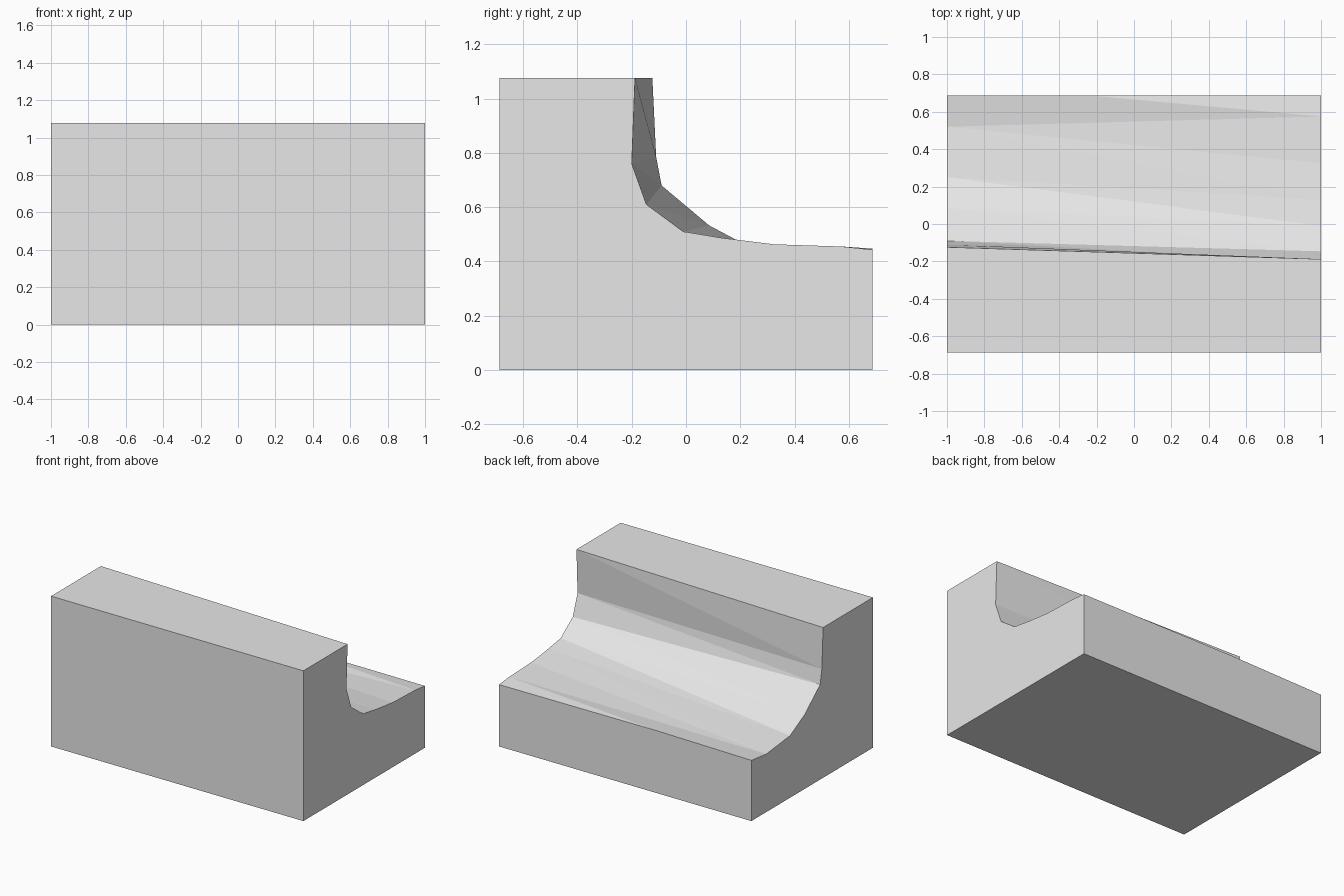
import bpy
import bmesh

cube = bpy.data.objects.get("Cube")
if cube:
    bpy.data.objects.remove(cube, do_unlink=True)

# Plain grey stone
grey = bpy.data.materials.new("light_grey")
grey.use_nodes = True
colour = (0.8, 0.8, 0.8, 1)
grey.diffuse_color = colour
grey.node_tree.nodes["Principled BSDF"].inputs["Base Color"].default_value = colour

HALF_Y, HEIGHT = 0.688, 1.077

# Hollowed profile (y, z) at each end, from the top edge to the back edge
left_cut = [(-0.188, HEIGHT), (-0.2, 0.76), (-0.146, 0.61), (-0.01, 0.51),
            (0.13, 0.487), (0.325, 0.463), (0.575, 0.455), (HALF_Y, 0.443)]
right_cut = [(-0.124, HEIGHT), (-0.11, 0.785), (-0.09, 0.68), (0.085, 0.533),
             (0.25, 0.445), (0.52, 0.416), (HALF_Y, 0.435)]

bm = bmesh.new()


def end_loop(x, cut):
    """Cut profile followed by the back and front base and the front top."""
    box = [(HALF_Y, 0), (-HALF_Y, 0), (-HALF_Y, HEIGHT)]
    return [bm.verts.new((x, y, z)) for y, z in cut + box]


left = end_loop(1, left_cut)
right = end_loop(-1, right_cut)
back_kink = bm.verts.new((-0.25, HALF_Y, 0.447))

# End walls
bm.faces.new(left)
bm.faces.new(right)

# Hollow: facets zigzag between the two ends, "l" and "r" naming the end that steps on
i = j = 0
for step in "rlrlrlrlrlrl":
    if step == "l":
        bm.faces.new((left[i], left[i + 1], right[j]))
        i += 1
    elif j < 5:
        bm.faces.new((left[i], right[j], right[j + 1]))
        j += 1
while i < 6:
    bm.faces.new((left[i], left[i + 1], right[j]))
    i += 1
bm.faces.new((left[6], right[5], right[6], back_kink))
bm.faces.new((left[6], back_kink, left[7]))

# Back, base, front and top
bm.faces.new((left[7], back_kink, right[6], right[7], left[8]))
for k in (8, 9):
    bm.faces.new((left[k], right[k - 1], right[k], left[k + 1]))
bm.faces.new((left[10], right[9], right[0], left[0]))

bmesh.ops.recalc_face_normals(bm, faces=bm.faces[:])
mesh = bpy.data.meshes.new("hollowed_block")
bm.to_mesh(mesh)
bm.free()
mesh.materials.append(grey)
block = bpy.data.objects.new("hollowed_block", mesh)
bpy.context.collection.objects.link(block)
